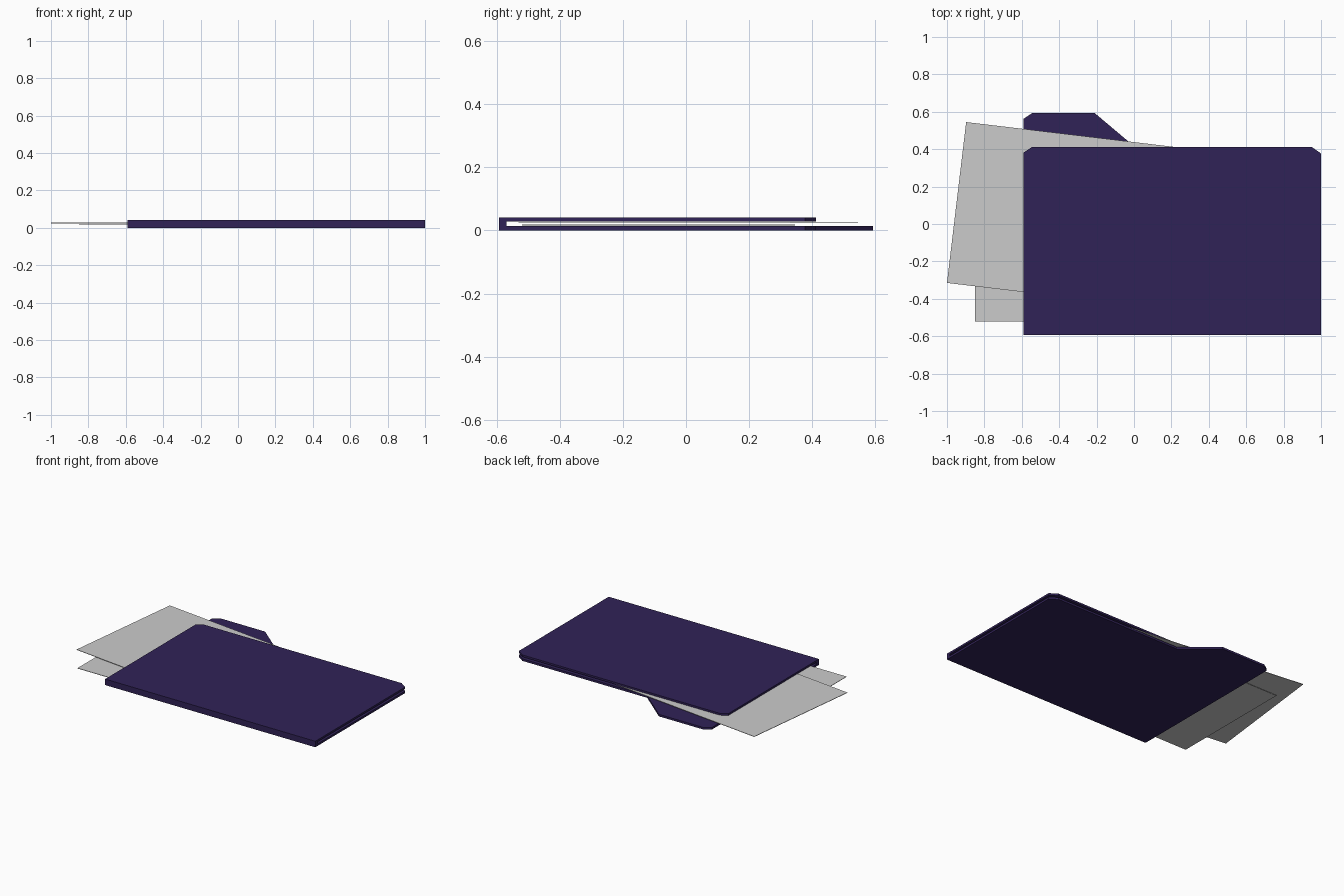
import bpy, bmesh, math
from mathutils import Matrix

if "Cube" in bpy.data.objects:
    bpy.data.objects.remove(bpy.data.objects["Cube"])

purple = bpy.data.materials.new("dark_purple")
purple.diffuse_color = (0.03, 0.016, 0.095, 1)
purple.use_nodes = True
purple.node_tree.nodes["Principled BSDF"].inputs["Base Color"].default_value = purple.diffuse_color


def slab(name, outline, z0, z1, mat=None):
    """Extrude a flat xy outline between two heights."""
    bm = bmesh.new()
    face = bm.faces.new([bm.verts.new((x, y, z0)) for x, y in outline])
    ext = bmesh.ops.extrude_face_region(bm, geom=[face])
    for v in ext["geom"]:
        if isinstance(v, bmesh.types.BMVert):
            v.co.z = z1
    bmesh.ops.recalc_face_normals(bm, faces=bm.faces)
    me = bpy.data.meshes.new(name)
    bm.to_mesh(me)
    bm.free()
    ob = bpy.data.objects.new(name, me)
    bpy.context.collection.objects.link(ob)
    if mat:
        me.materials.append(mat)
    return ob


L, R, F, FOLD, TOP, TAB = -0.59, 1.0, -0.593, -0.568, 0.412, 0.593
CX, CY = 0.05, 0.03      # corner cuts

# Back cover with the tab
slab("back_cover", [(L, FOLD), (R, FOLD), (R, TOP - CY - 0.005), (R - CX, TOP),
                    (0.005, TOP), (-0.21, TAB), (L + 0.045, TAB), (L, TAB - CY)],
     0, 0.014, purple)

# Front cover
slab("front_cover", [(L, FOLD), (R, FOLD), (R, TOP - CY - 0.005), (R - CX, TOP),
                     (L + 0.045, TOP), (L, TOP - CY)],
     0.028, 0.041, purple)

# Folded spine joining both covers
slab("spine", [(L, F), (R, F), (R, FOLD), (L, FOLD)], 0, 0.041, purple)

# Two loose sheets, the upper one turned
W, H = 1.82, 0.866
sheet = [(0, 0), (W, 0), (W, H), (0, H)]
lower = slab("lower_sheet", sheet, 0.0155, 0.0185)
lower.data.transform(Matrix.Translation((-0.85, -0.52, 0)))
upper = slab("upper_sheet", sheet, 0.0245, 0.0275)
upper.data.transform(Matrix.Translation((-1.0, -0.315, 0)) @ Matrix.Rotation(math.radians(-6.8), 4, 'Z'))
